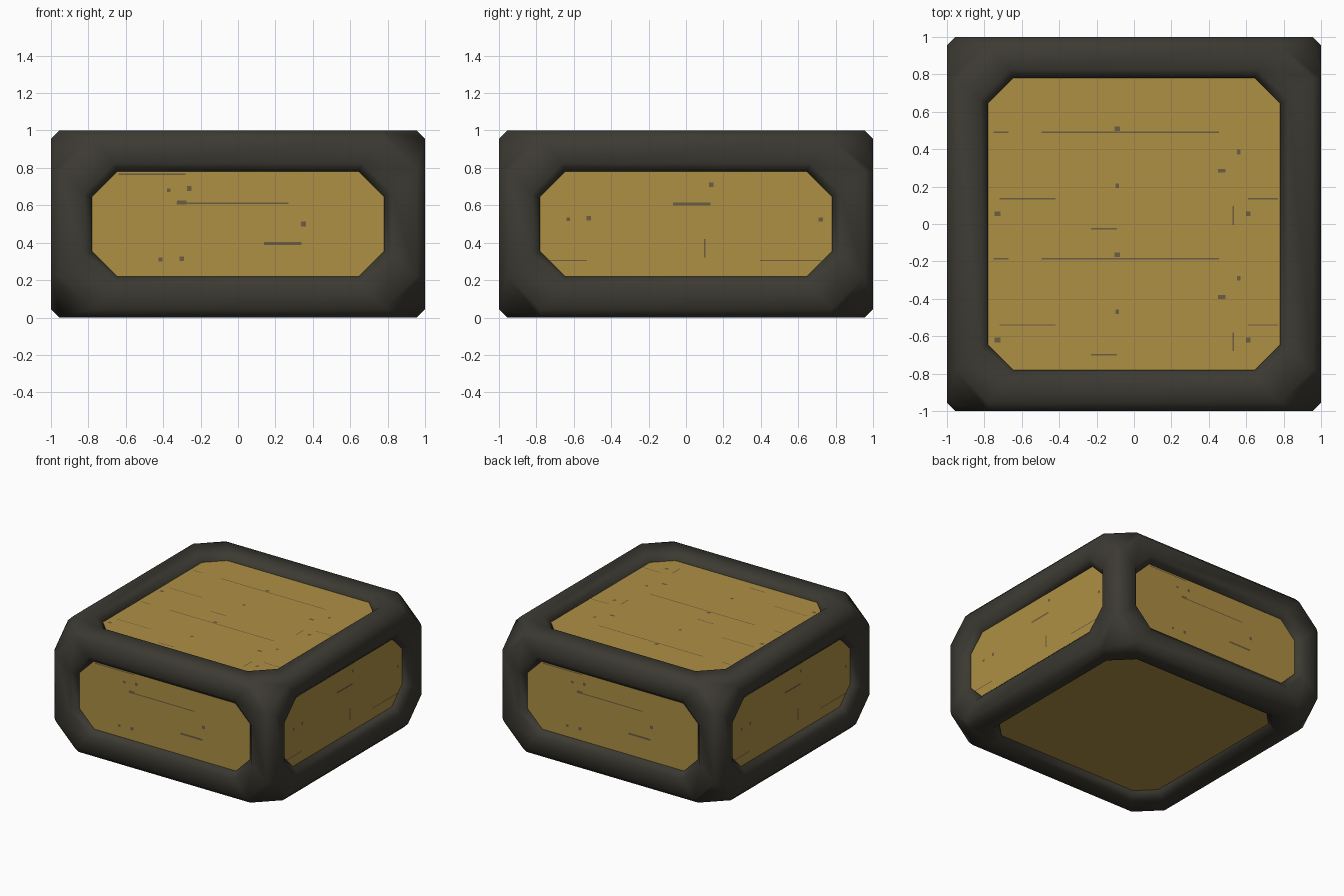
import bpy, bmesh
from itertools import permutations, product
from mathutils import Vector

if "Cube" in bpy.data.objects:
    bpy.data.objects.remove(bpy.data.objects["Cube"])

HALF = Vector((1.0, 1.0, 0.5))       # half size of the block
CENTRE = Vector((0, 0, 0.5))
BEV, CUT = 0.045, 0.22               # edge bevel, corner cut length
PANEL_DEPTH = 0.055


def material(name, rgb):
    m = bpy.data.materials.new(name)
    m.diffuse_color = (*rgb, 1)
    m.use_nodes = True
    m.node_tree.nodes["Principled BSDF"].inputs["Base Color"].default_value = m.diffuse_color
    return m


def make_object(name, bm, mat, smooth=False):
    me = bpy.data.meshes.new(name)
    bm.to_mesh(me)
    bm.free()
    me.materials.append(mat)
    for p in me.polygons:
        p.use_smooth = smooth
    ob = bpy.data.objects.new(name, me)
    ob.location = CENTRE
    bpy.context.collection.objects.link(ob)
    return ob


def moved(co, axis, depth, side, corner):
    """Slide an outer octagon point inwards: new depth, side and corner margins."""
    out = Vector()
    for i in range(3):
        off = HALF[i] - abs(co[i])
        d = depth if i == axis else (side if off < 0.1 else corner)
        out[i] = (HALF[i] - d) * (1 if co[i] > 0 else -1)
    return out


frame_mat = material("dark frame", (0.045, 0.042, 0.032))
panel_mat = material("golden panel", (0.42, 0.275, 0.057))
mark_mat = material("worn brown", (0.15, 0.11, 0.055))

# Outer shell: block with bevelled edges and cut corners
frame = bmesh.new()
for offs in permutations((0, BEV, CUT)):
    for s in product((-1, 1), repeat=3):
        frame.verts.new([s[i] * (HALF[i] - offs[i]) for i in range(3)])
bmesh.ops.convex_hull(frame, input=frame.verts[:])
bmesh.ops.dissolve_limit(frame, angle_limit=0.01, verts=frame.verts[:], edges=frame.edges[:])
bmesh.ops.recalc_face_normals(frame, faces=frame.faces[:])
frame.normal_update()

# Open each big side with a rounded lip, and place a recessed panel in it
panels = bmesh.new()
sides = [f for f in frame.faces if max(abs(c) for c in f.normal) > 0.99]
for f in sides:
    axis = max(range(3), key=lambda i: abs(f.normal[i]))
    ring = list(f.verts)
    outer = [v.co.copy() for v in ring]
    frame.faces.remove(f)
    for depth, side, corner in ((0, 0.175, 0.336), (BEV, 0.22, 0.355), (0.065, 0.22, 0.355)):
        new = [frame.verts.new(moved(c, axis, depth, side, corner)) for c in outer]
        n = len(ring)
        for i in range(n):
            j = (i + 1) % n
            frame.faces.new((ring[i], ring[j], new[j], new[i]))
        ring = new
    panels.faces.new([panels.verts.new(moved(c, axis, PANEL_DEPTH, 0.215, 0.35)) for c in outer])
make_object("edge_frame", frame, frame_mat, smooth=True)
make_object("side_panels", panels, panel_mat)

# Wear marks: (centre u, centre v, width, height) on each side
top_marks = [(-0.57, 0.135, 0.3, 0.006), (0.69, 0.135, 0.16, 0.006), (-0.16, -0.025, 0.14, 0.008),
             (-0.02, 0.49, 0.95, 0.008), (-0.71, 0.49, 0.08, 0.007), (0.47, 0.285, 0.04, 0.02),
             (0.56, 0.385, 0.02, 0.025), (-0.09, 0.51, 0.03, 0.025), (-0.73, 0.055, 0.03, 0.025),
             (0.61, 0.055, 0.025, 0.025), (0.53, 0.045, 0.008, 0.1), (-0.09, 0.205, 0.02, 0.025)]
top_marks += [(u, v - 0.675, w, h) for u, v, w, h in top_marks]
front_marks = [(-0.46, 0.765, 0.36, 0.008), (-0.03, 0.61, 0.6, 0.008), (-0.3, 0.615, 0.05, 0.02),
               (0.24, 0.395, 0.2, 0.016), (-0.37, 0.68, 0.02, 0.02), (-0.26, 0.69, 0.025, 0.025),
               (0.35, 0.5, 0.025, 0.025), (-0.3, 0.315, 0.025, 0.025), (-0.415, 0.31, 0.02, 0.02)]
right_marks = [(-0.63, 0.305, 0.2, 0.007), (0.56, 0.305, 0.33, 0.007), (0.03, 0.607, 0.2, 0.014),
               (0.1, 0.37, 0.01, 0.1), (0.135, 0.71, 0.022, 0.022), (-0.52, 0.53, 0.022, 0.025),
               (0.72, 0.525, 0.025, 0.022), (-0.63, 0.525, 0.02, 0.02)]


def wear(name, marks, origin, u_dir, v_dir):
    bm = bmesh.new()
    o, ud, vd = Vector(origin) - CENTRE, Vector(u_dir), Vector(v_dir)
    for u, v, w, h in marks:
        bm.faces.new([bm.verts.new(o + ud * (u + a * w / 2) + vd * (v + b * h / 2))
                      for a, b in ((-1, -1), (1, -1), (1, 1), (-1, 1))])
    make_object(name, bm, mark_mat)


P = 1 - PANEL_DEPTH + 0.003          # just above the panel surface
wear("top_wear", top_marks, (0, 0, P), (1, 0, 0), (0, 1, 0))
wear("front_wear", front_marks, (0, -P, 0), (1, 0, 0), (0, 0, 1))
wear("back_wear", front_marks, (0, P, 0), (-1, 0, 0), (0, 0, 1))
wear("right_wear", right_marks, (P, 0, 0), (0, 1, 0), (0, 0, 1))
wear("left_wear", right_marks, (-P, 0, 0), (0, -1, 0), (0, 0, 1))
